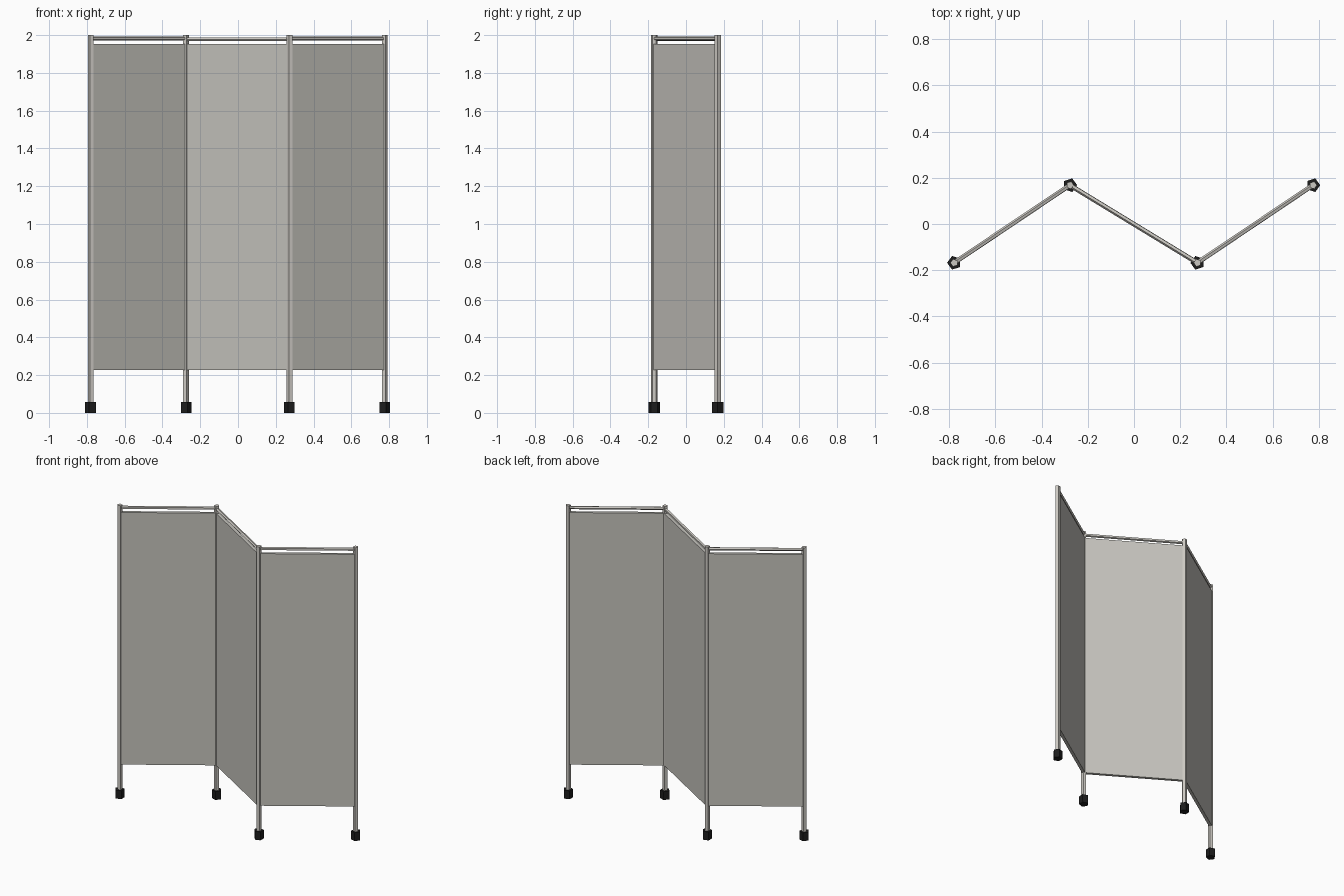
import bpy
import bmesh
import math
from mathutils import Vector, Matrix

cube = bpy.data.objects.get("Cube")
if cube:
    bpy.data.objects.remove(cube, do_unlink=True)


def material(name, colour):
    m = bpy.data.materials.new(name)
    m.use_nodes = True
    m.diffuse_color = (*colour, 1)
    m.node_tree.nodes["Principled BSDF"].inputs["Base Color"].default_value = (*colour, 1)
    return m


FABRIC = material("warm grey fabric", (0.56, 0.55, 0.51))
METAL = material("pale grey metal", (0.60, 0.58, 0.54))
RUBBER = material("black rubber", (0.012, 0.012, 0.012))


def finish(name, bm, mat):
    bmesh.ops.recalc_face_normals(bm, faces=bm.faces)
    mesh = bpy.data.meshes.new(name)
    bm.to_mesh(mesh)
    bm.free()
    mesh.materials.append(mat)
    obj = bpy.data.objects.new(name, mesh)
    bpy.context.collection.objects.link(obj)
    return obj


def rod(name, start, end, radius, mat, sides=5, spin=0.0, tip=None):
    """Low-poly rod between two points."""
    start, end = Vector(start), Vector(end)
    axis = end - start
    bm = bmesh.new()
    bmesh.ops.create_cone(bm, cap_ends=True, segments=sides, radius1=radius,
                          radius2=radius if tip is None else tip, depth=axis.length)
    turn = axis.to_track_quat("Z", "Y").to_matrix().to_4x4()
    move = Matrix.Translation((start + end) / 2)
    bm.transform(move @ turn @ Matrix.Rotation(spin, 4, "Z"))
    return finish(name, bm, mat)


def slab(name, start, end, thickness, low, high):
    """Upright fabric panel between two posts."""
    along = end - start
    bm = bmesh.new()
    bmesh.ops.create_cube(bm, size=1)
    bm.transform(Matrix.Translation(((start.x + end.x) / 2, (start.y + end.y) / 2, (low + high) / 2))
                 @ Matrix.Rotation(math.atan2(along.y, along.x), 4, "Z")
                 @ Matrix.Diagonal((along.length, thickness, high - low, 1)))
    return finish(name, bm, FABRIC)


# Zigzag plan of the posts
posts = [Vector((-0.778, -0.168, 0)), Vector((-0.277, 0.168, 0)),
         Vector((0.275, -0.168, 0)), Vector((0.775, 0.168, 0))]
names = ["right_outer", "right_inner", "left_inner", "left_outer"]
UP = Vector((0, 0, 1))

# Posts and caster feet
for name, p in zip(names, posts):
    spin = math.radians(18 if p.y > 0 else 54)
    rod(name + "_post", p + UP * 0.04, p + UP * 2.0, 0.017, METAL, spin=spin)
    rod(name + "_caster", p, p + UP * 0.057, 0.031, RUBBER, spin=spin)

# Fabric panels with a top rail above each
for side, a, b in zip(["right", "middle", "left"], posts, posts[1:]):
    slab(side + "_panel", a, b, 0.02, 0.228, 1.952)
    height = UP * (1.978 if side == "middle" else 1.982)
    rod(side + "_top_rail", a + height, b + height, 0.0105, METAL,
        spin=math.radians(90 if side == "middle" else -90))
